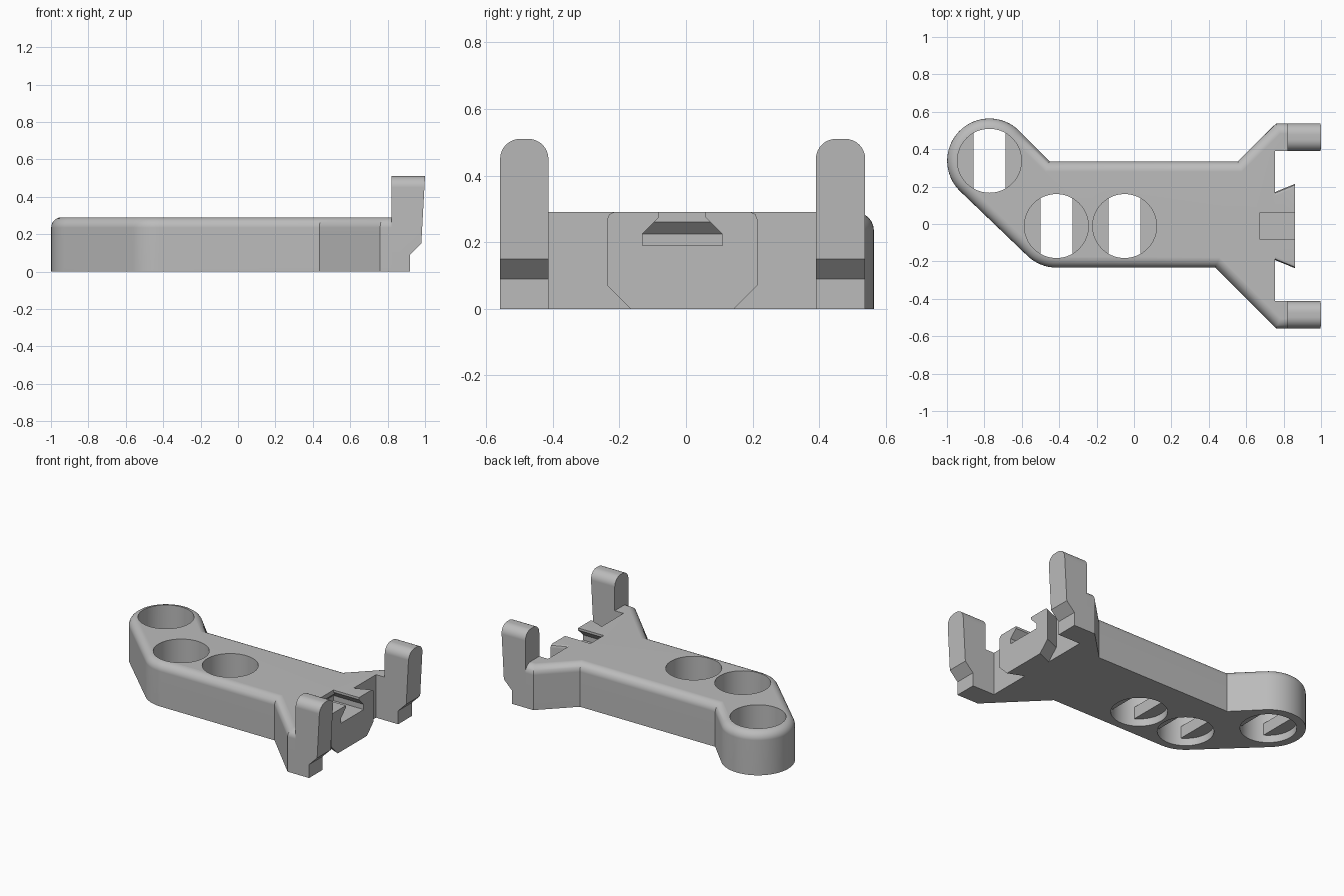
import bpy, bmesh
from math import cos, sin, pi, radians
from mathutils import Vector

if "Cube" in bpy.data.objects:
    bpy.data.objects.remove(bpy.data.objects["Cube"])

grey = bpy.data.materials.new("plain grey")
grey.use_nodes = True
grey.diffuse_color = (0.5, 0.5, 0.5, 1)
grey.node_tree.nodes["Principled BSDF"].inputs["Base Color"].default_value = (0.5, 0.5, 0.5, 1)

MID = -0.011          # centre line of the fork end
TOP = 0.29            # height of the arm
HOLES = [(-0.773, 0.338), (-0.415, MID), (-0.05, MID)]
HOLE_R = 0.171


def arc(cx, cy, r, a0, a1, n):
    """Points on an arc, angles in degrees."""
    angles = [radians(a0 + (a1 - a0) * i / n) for i in range(n + 1)]
    return [(cx + r * cos(a), cy + r * sin(a)) for a in angles]


def loft(rings):
    """Closed mesh through rings of equal point count."""
    bm = bmesh.new()
    rows = [[bm.verts.new(p) for p in ring] for ring in rings]
    n = len(rows[0])
    for low, high in zip(rows, rows[1:]):
        for i in range(n):
            j = (i + 1) % n
            bm.faces.new((low[i], low[j], high[j], high[i]))
    bm.faces.new(rows[0][::-1])
    bm.faces.new(rows[-1])
    bmesh.ops.recalc_face_normals(bm, faces=bm.faces)
    return bm


def prism(points, z0, z1):
    return loft([[(x, y, z) for x, y in points] for z in (z0, z1)])


def make(name, bm):
    mesh = bpy.data.meshes.new(name)
    bm.to_mesh(mesh)
    bm.free()
    mesh.materials.append(grey)
    ob = bpy.data.objects.new(name, mesh)
    bpy.context.collection.objects.link(ob)
    return ob


def boolean(ob, tool, operation):
    """Apply a boolean and discard the tool."""
    mod = ob.modifiers.new("boolean", 'BOOLEAN')
    mod.operation, mod.solver, mod.object = operation, 'EXACT', tool
    bpy.context.view_layer.objects.active = ob
    bpy.ops.object.modifier_apply(modifier=mod.name)
    bpy.data.objects.remove(tool)


def finish(ob):
    bpy.ops.object.select_all(action='DESELECT')
    ob.select_set(True)
    bpy.context.view_layer.objects.active = ob
    bpy.ops.object.shade_smooth_by_angle(angle=radians(30))
    mod = ob.modifiers.new("even shading", 'WEIGHTED_NORMAL')
    mod.keep_sharp = True


# Arm: plan outline with a round end, a bend and a forked end
outer = [(0.82, 0.538), (0.76, 0.538), (0.555, 0.335), (-0.452, 0.335)]
outer += arc(-0.773, 0.338, 0.226, 45, 226, 32)
outer += arc(-0.415, MID, 0.222, 226, 270, 8)
outer += [(0.435, -0.233), (0.76, -0.558), (0.82, -0.558)]
inner = [(0.82, -0.413), (0.755, -0.413), (0.755, 0.39), (0.82, 0.39)]
bm = prism(outer + inner, 0, TOP)

# Round the top rim along the outer sides only
keys = {(round(x, 4), round(y, 4)) for x, y in outer}


def on_rim(v):
    return v.co.z > TOP - 0.001 and (round(v.co.x, 4), round(v.co.y, 4)) in keys


rim = [e for e in bm.edges if all(on_rim(v) for v in e.verts)]
bmesh.ops.bevel(bm, geom=rim, offset=0.055, offset_type='OFFSET', segments=6,
                profile=0.5, affect='EDGES', clamp_overlap=False)
arm = make("arm", bm)


# Flared tongue between the prongs, chamfered below
def tongue_ring(x, w):
    half = [(w - 0.07, 0), (w, 0.07), (w, TOP - 0.02), (w - 0.006, TOP - 0.006), (w - 0.02, TOP)]
    pts = half + [(-y, z) for y, z in reversed(half)]
    return [(x, MID + y, z) for y, z in pts]


tongue = make("tongue", loft([tongue_ring(0.73, 0.172), tongue_ring(0.86, 0.225)]))
boolean(arm, tongue, 'UNION')

# Undercut slot, open at the top and at the tongue's end
levels = [(0.19, 0.12, 0.635), (0.225, 0.12, 0.635), (0.26, 0.085, 0.67),
          (0.275, 0.07, 0.67), (0.32, 0.07, 0.67)]
slot = make("slot_cutter", loft([[(x, MID - w, z), (0.9, MID - w, z),
                                  (0.9, MID + w, z), (x, MID + w, z)] for z, w, x in levels]))
boolean(arm, slot, 'DIFFERENCE')

# Round holes through the arm
for x, y in HOLES:
    cutter = make("hole_cutter", prism(arc(x, y, HOLE_R, 0, 354.375, 63), -0.1, 0.5))
    boolean(arm, cutter, 'DIFFERENCE')
finish(arm)

# Pair of ledges inside each hole, leaving a slit between them
for i, (x, y) in enumerate(HOLES):
    for side, turn in (("left", 0), ("right", 180)):
        finish(make(f"hole_ledge_{i + 1}_{side}",
                    prism(arc(x, y, HOLE_R + 0.001, turn - 60, turn + 60, 20), 0.05, 0.13)))

# Upright prongs: stepped side profile with a rounded top
for name, y0, y1 in (("prong_back", 0.39, 0.538), ("prong_front", -0.558, -0.413)):
    profile = [(0.82, 0), (0.92, 0), (0.92, 0.09), (0.98, 0.15), (1.0, 0.51), (0.82, 0.51)]
    bm = loft([[(x, y, z) for x, z in profile] for y in (y0, y1)])
    edges = [e for e in bm.edges if all(v.co.z > 0.5 for v in e.verts)
             and abs(e.verts[0].co.y - e.verts[1].co.y) < 0.01]
    bmesh.ops.bevel(bm, geom=edges, offset=0.06, offset_type='OFFSET', segments=8,
                    profile=0.5, affect='EDGES')
    finish(make(name, bm))
